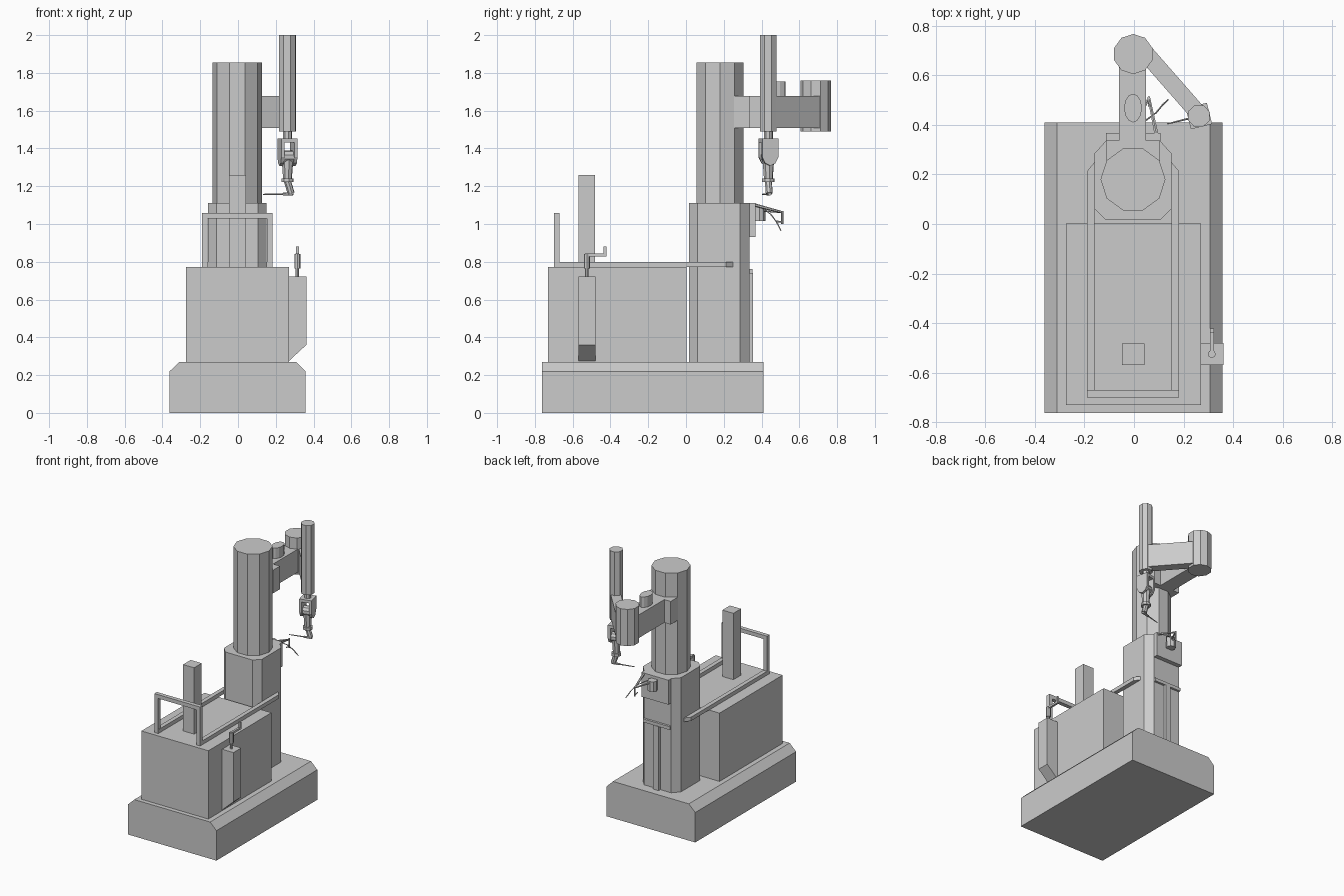
import bpy, bmesh, math
from mathutils import Vector, Matrix

if "Cube" in bpy.data.objects:
    bpy.data.objects.remove(bpy.data.objects["Cube"])


def finish(name, bm, mat=None):
    bmesh.ops.recalc_face_normals(bm, faces=bm.faces)
    me = bpy.data.meshes.new(name)
    bm.to_mesh(me)
    bm.free()
    ob = bpy.data.objects.new(name, me)
    bpy.context.collection.objects.link(ob)
    if mat:
        ob.matrix_world = mat
    return ob


def prism(name, pts, lo, hi, axis='z', mat=None):
    """Extrude a 2D outline along an axis from lo to hi."""
    put = {'x': lambda a, b, h: (h, a, b),
           'y': lambda a, b, h: (a, h, b),
           'z': lambda a, b, h: (a, b, h)}[axis]
    bm = bmesh.new()
    low = [bm.verts.new(put(a, b, lo)) for a, b in pts]
    high = [bm.verts.new(put(a, b, hi)) for a, b in pts]
    bm.faces.new(low)
    bm.faces.new(high)
    n = len(pts)
    for i in range(n):
        j = (i + 1) % n
        bm.faces.new((low[i], low[j], high[j], high[i]))
    return finish(name, bm, mat)


def box(name, x0, x1, y0, y1, z0, z1, mat=None):
    return prism(name, [(x0, y0), (x1, y0), (x1, y1), (x0, y1)], z0, z1, 'z', mat)


def cyl(name, x, y, z0, z1, rx, n=10, ry=None, turn=0.0, mat=None):
    ry = ry or rx
    pts = [(x + rx * math.cos(turn + math.tau * i / n),
            y + ry * math.sin(turn + math.tau * i / n)) for i in range(n)]
    return prism(name, pts, z0, z1, 'z', mat)


def rod(name, a, b, r0, r1=None, n=6, mat=None):
    """Straight, optionally tapered bar between two points."""
    a, b = Vector(a), Vector(b)
    d = b - a
    bm = bmesh.new()
    bmesh.ops.create_cone(bm, cap_ends=True, segments=n, radius1=r0,
                          radius2=r0 if r1 is None else r1, depth=d.length)
    m = Matrix.Translation((a + b) / 2) @ d.to_track_quat('Z', 'Y').to_matrix().to_4x4()
    bmesh.ops.transform(bm, matrix=m, verts=bm.verts)
    return finish(name, bm, mat)


# Base with chamfered long edges
prism("base", [(-.362, 0), (.358, 0), (.358, .22), (.307, .27), (-.31, .27), (-.362, .22)],
      -.762, .41, 'y')

# Cabinet and the post standing on it
box("cabinet", -.275, .27, -.73, .003, .27, .772)
box("cabinet_post", -.048, .042, -.57, -.482, .772, 1.26)

# Control box on the right side with a crank handle
prism("control_box", [(.27, .275), (.362, .36), (.362, .722), (.27, .722)], -.57, -.48, 'y')
cyl("handle_stem", .314, -.525, .72, .845, .009, 8)
cyl("handle_collar", .314, -.525, .765, .84, .016, 8)
box("handle_arm", .306, .322, -.525, -.425, .828, .843)
box("handle_grip", .306, .322, -.438, -.422, .828, .88)

# Guard rail: two side rails with angled ends, front frame
for side, s in (("left", -1), ("right", 1)):
    c = -.004
    prism(f"{side}_rail", [(c + s * .155, -.70), (c + s * .186, -.70), (c + s * .186, .213),
                           (c + s * .155, .25)], .772, .80)
    x0, x1 = sorted((c + s * .158, c + s * .186))
    box(f"{side}_rail_post", x0, x1, -.70, -.67, .772, 1.058)
box("front_rail_bar", -.19, .182, -.70, -.67, 1.03, 1.058)

# Lower column with chamfered corners
prism("lower_column", [(-.114, .017), (.106, .017), (.151, .062), (.151, .285), (.106, .335),
                       (-.114, .335), (-.159, .285), (-.159, .062)], .27, 1.11)

# Rear T-shaped trim and rear bracket
box("rear_trim_bar", -.114, .106, .33, .351, .738, .762)
box("rear_trim_upright", -.026, .018, .33, .355, .27, .74)
box("rear_bracket", -.114, .106, .30, .367, .93, 1.11)

# Upper column
cyl("upper_column", -.004, .18, 1.11, 1.855, .131, 10)

# First arm link, its mount, motor and elbow
box("arm_mount", -.112, .105, .255, .338, 1.508, 1.678)
box("arm_link", -.06, .049, .26, .68, 1.508, 1.678)
cyl("arm_motor", -.004, .468, 1.67, 1.755, .036, 12, .058)
cyl("elbow", -.003, .686, 1.49, 1.76, .081, 10, turn=math.pi / 10)

# Second arm link, angled toward the spindle
a, b = Vector((.02, .72)), Vector((.255, .452))
side = (b - a).normalized().orthogonal() * .034
prism("forearm", [a + side, b + side, b - side, a - side], 1.508, 1.678)

# Spindle and wrist, turned together about the spindle axis
W = Matrix.Translation((.262, .436, 0)) @ Matrix.Rotation(math.radians(14), 4, 'Z')
cyl("spindle", 0, 0, 1.49, 2.0, .047, 8, turn=.1, mat=W)
cyl("spindle_neck", 0, 0, 1.44, 1.49, .024, 8, mat=W)
box("yoke_top", -.044, .044, -.044, .044, 1.432, 1.453, W)
cheek = [(-.044, 1.453), (.044, 1.453), (.044, 1.355), (.028, 1.322), (0, 1.308),
         (-.028, 1.322), (-.044, 1.355)]
for name, x in (("left", -.044), ("right", .026)):
    prism(f"{name}_yoke_cheek", cheek, x, x + .018, 'x', W)
rod("yoke_pivot", (-.03, 0, 1.355), (.03, 0, 1.355), .035, n=10, mat=W)
rod("wrist_stem", (0, 0, 1.36), (0, 0, 1.24), .033, .024, 8, W)
cyl("wrist_flange", 0, 0, 1.222, 1.242, .034, 8, mat=W)
rod("tool_shank", (0, 0, 1.225), (.02, 0, 1.162), .019, .019, 8, W)
rod("tool_head", (.03, 0, 1.160), (-.025, 0, 1.158), .010, .008, 6, W)
rod("tool_needle", (-.02, 0, 1.158), (-.132, 0, 1.157), .005, .003, 6, W)

# Spare tool hanging from the rear bracket
cyl("tool_holder", 0, .388, 1.015, 1.09, .033, 8)
tip = (.06, .51, 1.062)
rod("holder_bar_upper", (.09, .365, 1.10), tip, .009, .006)
rod("holder_bar_lower", (0, .385, 1.075), tip, .008, .005)
rod("hanging_pin", (.06, .51, 1.07), (.06, .51, 1.0), .006)
rod("hanging_crossbar", (.06, .475, 1.015), (.06, .512, 1.01), .004)
path = [(.03, .405, 1.085), (.09, .45, 1.05), (.115, .48, 1.01), (.138, .503, .965)]
for i in range(3):
    rod(f"wire_{i + 1}", path[i], path[i + 1], .004, .003)
